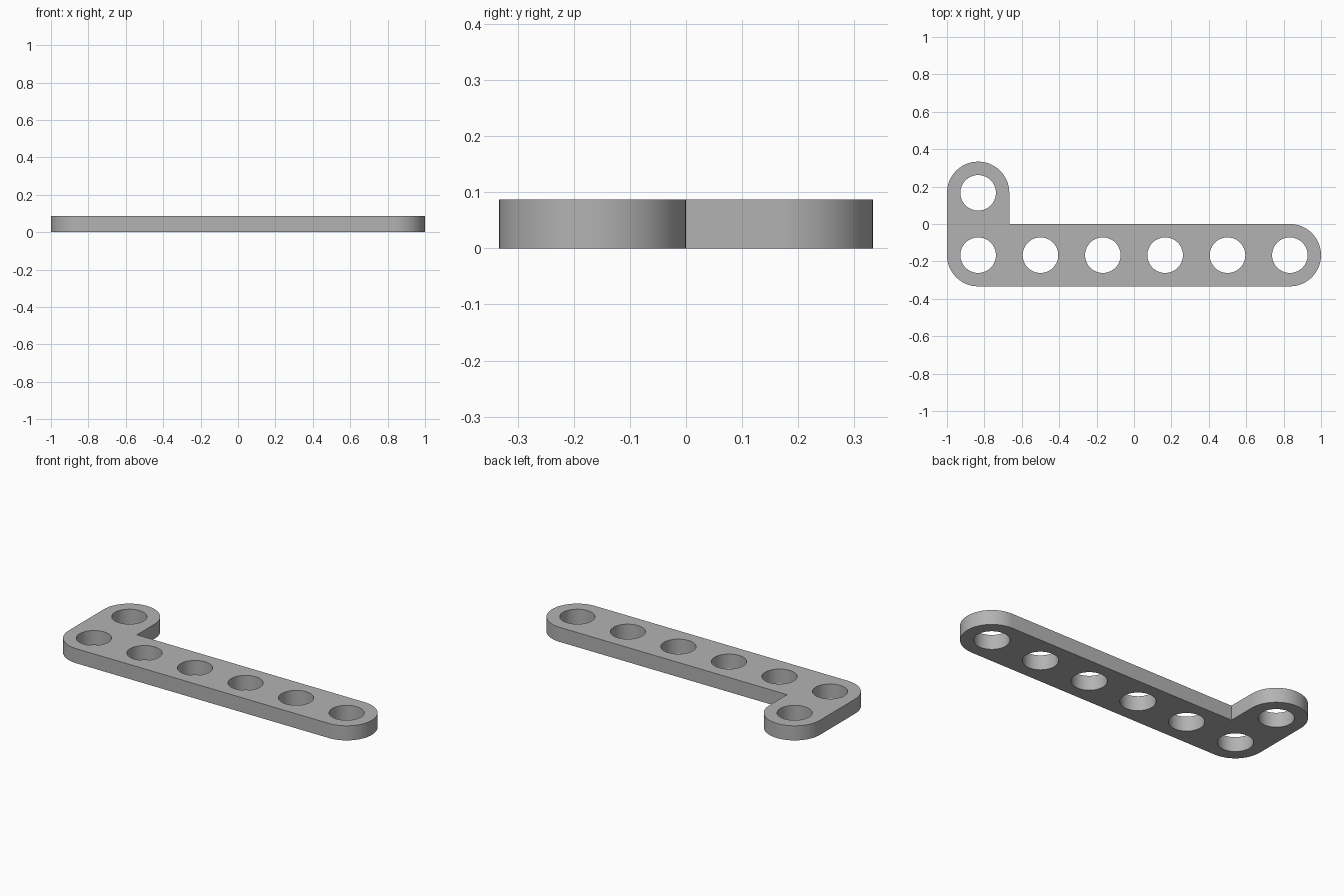
import bpy
import bmesh
from math import cos, sin, radians

cube = bpy.data.objects.get("Cube")
if cube:
    bpy.data.objects.remove(cube, do_unlink=True)

PITCH = 1 / 3          # spacing between hole centres
RADIUS = PITCH / 2     # rounded end radius
HOLE = 0.095
THICK = 0.087
STEP = 5               # degrees per arc segment

# Plain grey material
grey = bpy.data.materials.new("plain grey")
grey.use_nodes = True
colour = (0.45, 0.45, 0.45, 1)
grey.diffuse_color = colour
grey.node_tree.nodes["Principled BSDF"].inputs["Base Color"].default_value = colour


def arc(cx, cy, r, start, end):
    return [(cx + r * cos(radians(a)), cy + r * sin(radians(a)))
            for a in range(start, end + 1, STEP)]


def add_loop(bm, points):
    verts = [bm.verts.new((x, y, 0)) for x, y in points]
    for a, b in zip(verts, verts[1:] + verts[:1]):
        bm.edges.new((a, b))


# Hole centres: six along the long arm, one on the short arm
left, right = -2.5 * PITCH, 2.5 * PITCH
low, high = -RADIUS, RADIUS
centres = [(left + i * PITCH, low) for i in range(6)] + [(left, high)]

# Rounded L outline with a sharp inner corner
outline = (arc(right, low, RADIUS, -90, 90)
           + [(left + RADIUS, 0)]
           + arc(left, high, RADIUS, 0, 180)
           + arc(left, low, RADIUS, 180, 270))

# Fill the pierced outline and extrude it to a solid plate
bm = bmesh.new()
add_loop(bm, outline)
for cx, cy in centres:
    add_loop(bm, arc(cx, cy, HOLE, 0, 360 - STEP))
bmesh.ops.triangle_fill(bm, use_beauty=True, edges=bm.edges[:], normal=(0, 0, 1))
result = bmesh.ops.extrude_face_region(bm, geom=bm.faces[:])
top = [v for v in result["geom"] if isinstance(v, bmesh.types.BMVert)]
bmesh.ops.translate(bm, verts=top, vec=(0, 0, THICK))
bmesh.ops.recalc_face_normals(bm, faces=bm.faces[:])

mesh = bpy.data.meshes.new("angled_hole_plate")
bm.to_mesh(mesh)
bm.free()
mesh.materials.append(grey)
plate = bpy.data.objects.new("angled_hole_plate", mesh)
bpy.context.collection.objects.link(plate)

# Smooth curved walls, crisp rims
bpy.ops.object.select_all(action="DESELECT")
plate.select_set(True)
bpy.context.view_layer.objects.active = plate
bpy.ops.object.shade_smooth_by_angle(angle=radians(30))
